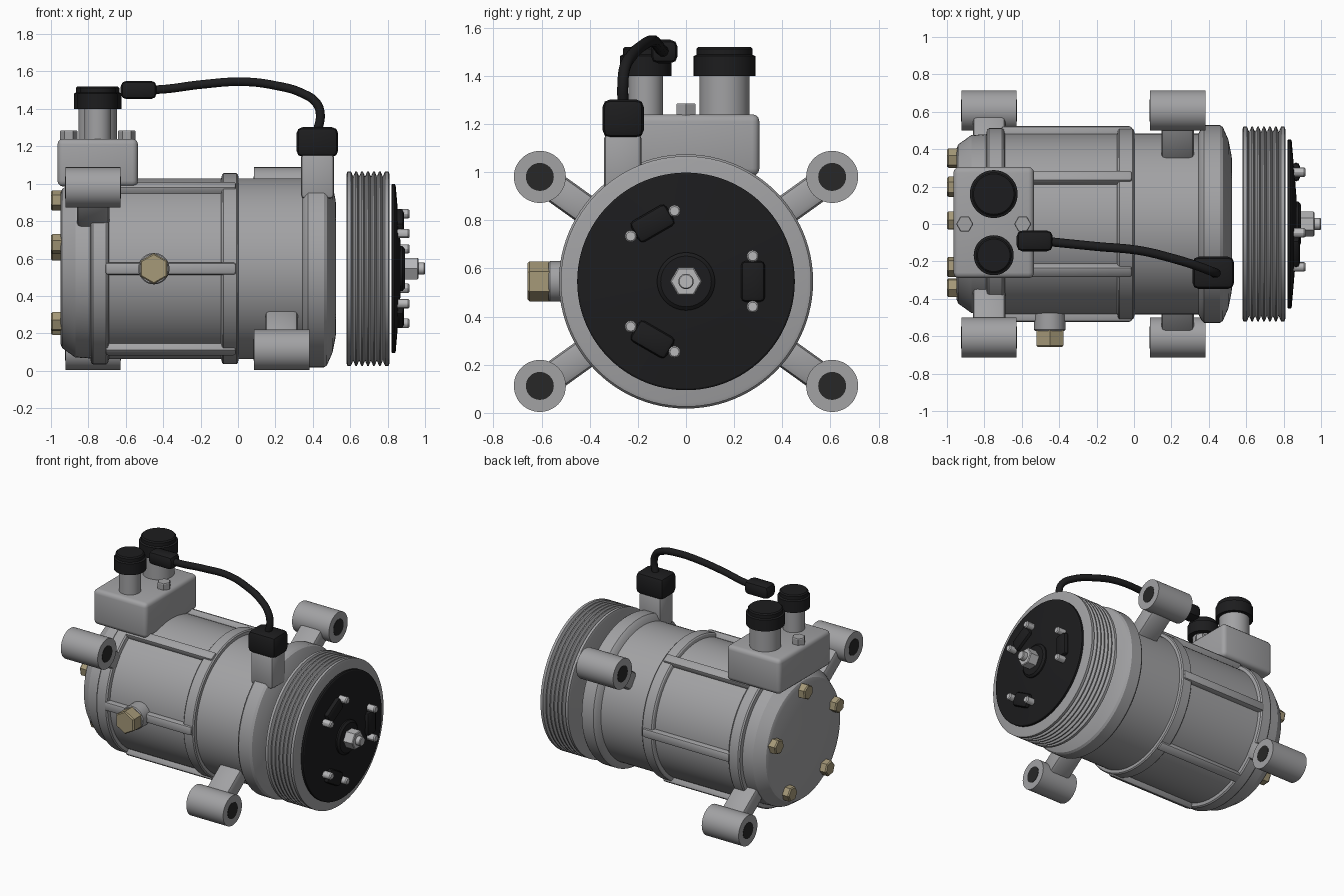
import bpy, bmesh, math
from mathutils import Matrix, Vector

if "Cube" in bpy.data.objects:
    bpy.data.objects.remove(bpy.data.objects["Cube"])

CZ = 0.546  # height of the main axis


def material(name, col):
    m = bpy.data.materials.new(name)
    m.diffuse_color = (*col, 1)
    m.use_nodes = True
    m.node_tree.nodes["Principled BSDF"].inputs["Base Color"].default_value = m.diffuse_color
    return m


GREY = material("cast_aluminium", (0.36, 0.36, 0.37))
STEEL = material("bright_steel", (0.48, 0.48, 0.49))
BLACK = material("black_plastic", (0.012, 0.012, 0.013))
DARK = material("dark_bore", (0.02, 0.02, 0.02))
GOLD = material("brass", (0.38, 0.32, 0.19))


def finish(name, bm, mat, angle=30):
    bmesh.ops.recalc_face_normals(bm, faces=bm.faces)
    me = bpy.data.meshes.new(name)
    bm.to_mesh(me)
    bm.free()
    me.materials.append(mat)
    ob = bpy.data.objects.new(name, me)
    bpy.context.collection.objects.link(ob)
    bpy.ops.object.select_all(action='DESELECT')
    ob.select_set(True)
    bpy.context.view_layer.objects.active = ob
    bpy.ops.object.shade_smooth_by_angle(angle=math.radians(angle))
    return ob


# turned part: profile of (distance along axis, radius), capped at both ends
def lathe(name, profile, mat, origin=(0, 0, CZ), axis=(1, 0, 0), seg=64, turn=0):
    bm = bmesh.new()
    rings = []
    for h, r in profile:
        rings.append([bm.verts.new((r * math.cos(turn + math.tau * i / seg),
                                    r * math.sin(turn + math.tau * i / seg), h))
                      for i in range(seg)])
    for a, b in zip(rings, rings[1:]):
        for i in range(seg):
            j = (i + 1) % seg
            bm.faces.new((a[i], a[j], b[j], b[i]))
    bm.faces.new(rings[0])
    bm.faces.new(rings[-1])
    # local z becomes the axis; x-axis parts get local x -> y, local y -> z
    if axis == (1, 0, 0):
        rot = Matrix(((0, 0, 1), (1, 0, 0), (0, 1, 0))).to_4x4()
    else:
        rot = Vector((0, 0, 1)).rotation_difference(Vector(axis)).to_matrix().to_4x4()
    bm.transform(Matrix.Translation(origin) @ rot)
    return finish(name, bm, mat)


# bevelled box, optionally rotated about x around its origin
def box(name, lo, hi, mat, bevel=0.02, seg=2, matrix=Matrix()):
    bm = bmesh.new()
    bmesh.ops.create_cube(bm, size=1)
    lo, hi = Vector(lo), Vector(hi)
    bm.transform(Matrix.Translation((lo + hi) / 2) @ Matrix.Diagonal((*(hi - lo), 1)))
    bmesh.ops.bevel(bm, geom=bm.edges[:], offset=bevel, segments=seg, profile=0.5, affect='EDGES')
    bm.transform(matrix)
    return finish(name, bm, mat)


def spoke(angle):  # local y points outward from the main axis
    return Matrix.Translation((0, 0, CZ)) @ Matrix.Rotation(angle, 4, 'X')


# main housing
lathe("housing", [(-0.95, 0.40), (-0.94, 0.425), (-0.87, 0.475), (-0.79, 0.48), (-0.785, 0.505),
                  (-0.775, 0.512), (-0.705, 0.512), (-0.695, 0.505), (-0.69, 0.483),
                  (-0.09, 0.483), (-0.085, 0.503), (-0.078, 0.51), (-0.008, 0.51), (0, 0.503),
                  (0.003, 0.483), (0.345, 0.483), (0.36, 0.515), (0.375, 0.528), (0.46, 0.528),
                  (0.475, 0.518), (0.505, 0.45), (0.52, 0.375), (0.525, 0.34)], GREY, seg=96)

# lengthwise ribs
for k in range(6):
    box(f"rib_{k}", (-0.71, 0.45, -0.033), (-0.01, 0.523, 0.033), GREY, 0.015, 2,
        spoke(k * math.pi / 3))

# grooved pulley
prof = [(0.58, 0.505), (0.585, 0.52)]
n = 7
for i in range(n):
    x = 0.60 + i * 0.19 / (n - 1)
    prof += [(x - 0.004, 0.52), (x + 0.004, 0.52)]
    if i < n - 1:
        prof.append((x + 0.095 / (n - 1), 0.492))
lathe("pulley", prof + [(0.805, 0.52), (0.81, 0.505)], GREY, seg=96)

# clutch plate, hub and shaft nut
lathe("clutch_plate", [(0.82, 0.445), (0.823, 0.452), (0.838, 0.452), (0.843, 0.445),
                       (0.86, 0.25), (0.87, 0.125)], BLACK, seg=96)
lathe("clutch_hub", [(0.85, 0.12), (0.88, 0.12), (0.892, 0.105)], BLACK)
lathe("shaft_nut", [(0.89, 0.066), (0.96, 0.066), (0.965, 0.06)], STEEL, seg=6)
lathe("shaft_tip", [(0.96, 0.032), (0.995, 0.032), (1.0, 0.028)], STEEL, seg=24)

# clutch pads, each with two rivets
for k in range(3):
    m = spoke(k * math.tau / 3)
    box(f"clutch_pad_{k}", (0.845, 0.228, -0.085), (0.887, 0.328, 0.085), BLACK, 0.02, 2, m)
    for s in (-1, 1):
        lathe(f"clutch_rivet_{k}_{s}", [(0.84, 0.025), (0.91, 0.025), (0.918, 0.019)], STEEL,
              m @ Vector((0, 0.277, s * 0.105)), seg=12)

# rear cover bolts
for k in range(5):
    a = math.radians(87 + 72 * k)
    lathe(f"rear_bolt_{k}", [(-1.0, 0.047), (-0.992, 0.054), (-0.94, 0.054)], GOLD,
          (0, 0.365 * math.cos(a), CZ + 0.365 * math.sin(a)), seg=6, turn=a)

# side plug
lathe("side_boss", [(0.44, 0.084), (0.565, 0.084), (0.572, 0.078)], GREY,
      (-0.45, 0, CZ), (0, -1, 0), 48)
lathe("side_plug", [(0.565, 0.083), (0.65, 0.083), (0.658, 0.075)], GOLD,
      (-0.45, 0, CZ), (0, -1, 0), 6, math.pi / 2)

# mounting ears with arms, front and rear on alternate corners
for sy, sz in ((-1, 1), (1, 1), (-1, -1), (1, -1)):
    x = 0.233 if sy == sz else -0.775
    if (sy, sz) == (-1, -1):
        x = 0.233
    y, z = 0.607 * sy, 0.434 * sz
    tag = f"{'left' if sy > 0 else 'right'}_{'upper' if sz > 0 else 'lower'}"
    lathe("mount_ear_" + tag, [(-0.148, 0.108), (0.148, 0.108)], GREY, (x, y, CZ + z), seg=48)
    lathe("mount_bore_" + tag, [(-0.15, 0.058), (0.15, 0.058)], DARK, (x, y, CZ + z), seg=32)
    box("mount_arm_" + tag, (x - 0.087, 0.42, -0.062), (x + 0.087, 0.68, 0.062), GREY, 0.025, 2,
        spoke(math.atan2(z, y)))

# port block with two capped ports and two bolts
box("port_block", (-0.965, -0.29, 0.985), (-0.535, 0.305, 1.24), GREY, 0.03, 3)
for tag, y, r, rc in (("large", 0.16, 0.104, 0.128), ("small", -0.167, 0.072, 0.107)):
    lathe("port_" + tag, [(1.2, r), (1.42, r)], GREY, (-0.75, y, 0), (0, 0, 1), 48)
    lathe("port_cap_" + tag, [(1.40, rc), (1.482, rc), (1.488, rc - 0.012), (1.512, rc - 0.012),
                              (1.52, rc - 0.02)], BLACK, (-0.75, y, 0), (0, 0, 1), 48)
for k, x in enumerate((-0.905, -0.595)):
    lathe(f"port_bolt_{k}", [(1.22, 0.046), (1.28, 0.046), (1.285, 0.042)], GREY,
          (x, 0, 0), (0, 0, 1), 6)

# sensor stand, connector, cable and plug
box("connector_stand", (0.337, -0.34, 0.92), (0.513, -0.185, 1.16), GREY, 0.02, 2)
box("connector", (0.313, -0.347, 1.143), (0.535, -0.175, 1.302), BLACK, 0.032, 2)
box("cable_plug", (-0.627, -0.146, 1.452), (-0.435, -0.035, 1.55), BLACK, 0.03, 2)
path = [(-0.5, -0.09, 1.502), (-0.40, -0.1, 1.505), (-0.2, -0.12, 1.53), (0.03, -0.142, 1.545),
        (0.2, -0.182, 1.525), (0.34, -0.225, 1.485), (0.42, -0.255, 1.43), (0.44, -0.262, 1.37),
        (0.425, -0.262, 1.28)]
cu = bpy.data.curves.new("cable", 'CURVE')
cu.dimensions = '3D'
cu.bevel_depth = 0.024
cu.bevel_resolution = 3
sp = cu.splines.new('BEZIER')
sp.bezier_points.add(len(path) - 1)
for p, co in zip(sp.bezier_points, path):
    p.co = co
    p.handle_left_type = p.handle_right_type = 'AUTO'
sp.resolution_u = 8
cu.materials.append(BLACK)
bpy.context.collection.objects.link(bpy.data.objects.new("cable", cu))
